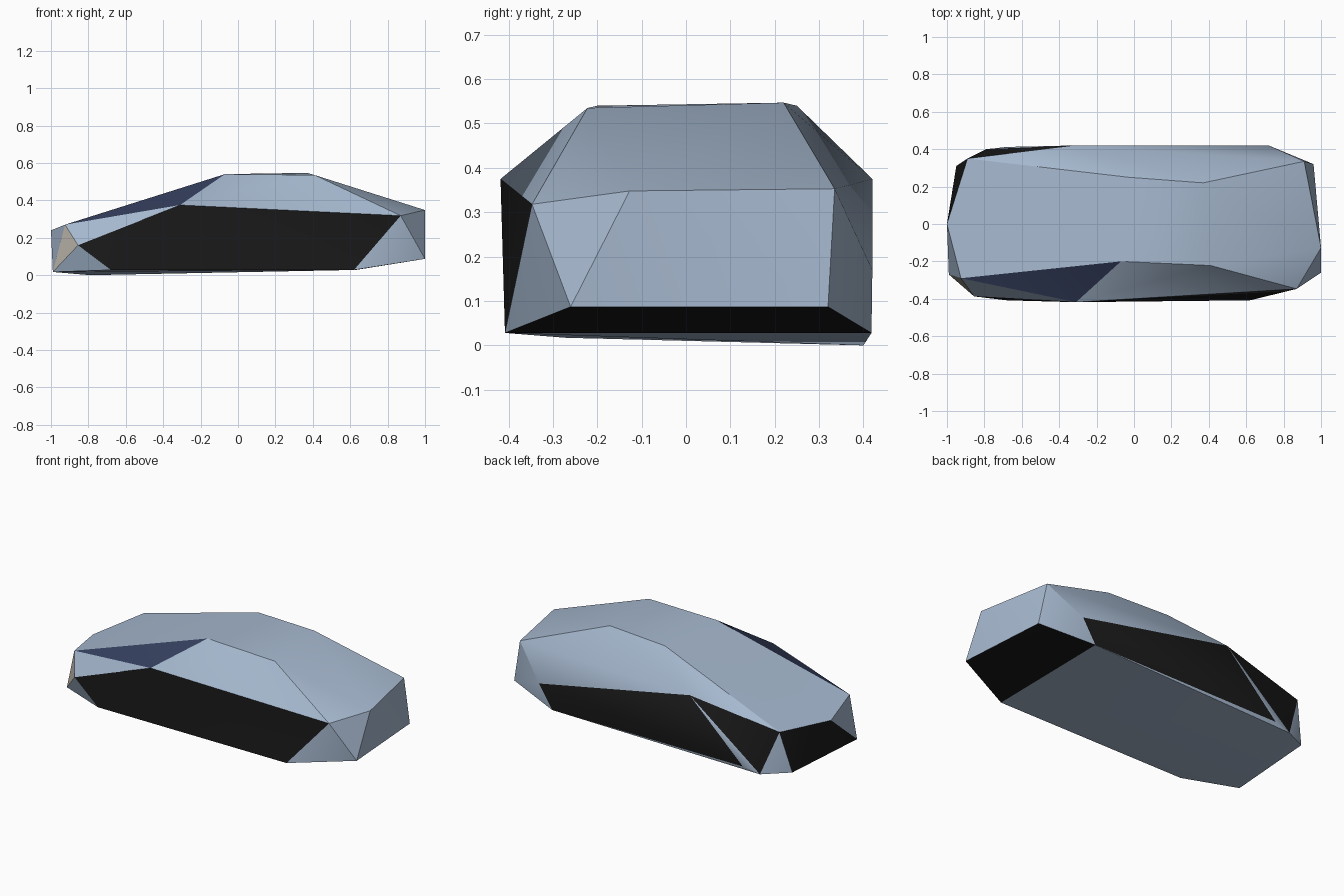
import bpy, bmesh, math

if "Cube" in bpy.data.objects:
    bpy.data.objects.remove(bpy.data.objects["Cube"])

# Named corner points of the faceted car body (r = -y side, l = +y side)
P = {
    "roof_fr": (-.07, -.20, .54), "roof_rr": (.41, -.222, .535),
    "roof_fl": (-.03, .25, .54), "roof_rl": (.37, .22, .547),
    "belt_r": (-.31, -.418, .375), "belt_l": (-.32, .42, .375),
    "hip_r": (.87, -.347, .318), "hip_l": (.72, .42, .17),
    "tail_r": (1, -.127, .348), "tail_l": (.91, .335, .353),
    "bump_r": (1, -.26, .087), "bump_l": (.96, .32, .087),
    "sill_rr": (.62, -.408, .028), "sill_rl": (.63, .418, .028),
    "sill_fr": (-.68, -.408, .028), "sill_fl": (-.68, .412, .024),
    "hood_r": (-.925, -.29, .27), "hood_l": (-.89, .35, .27),
    "nose": (-1, 0, .24), "wing_r": (-.855, -.387, .16),
    "chin_r": (-.99, -.27, .017), "chin_l": (-.95, .31, .02),
    "chin_s": (-.79, .40, .0),
}

# Colour groups: a face takes the colour when all its corners lie in the group
DARK = [
    {"belt_r", "hip_r", "sill_rr", "sill_fr", "wing_r"},
    {"belt_l", "hood_l", "chin_s"},
    {"belt_l", "sill_fl", "sill_rl", "hip_l"},
    {"bump_r", "bump_l", "sill_rr", "sill_rl"},
    {"chin_r", "sill_fr", "sill_fl", "chin_s"},
    {"chin_r", "chin_l", "nose", "hood_l"},
]
NAVY = [{"hood_r", "roof_fr", "belt_r"}]
LAMP = [{"hood_r", "wing_r", "chin_r"}]


def material(name, rgb):
    m = bpy.data.materials.new(name)
    m.diffuse_color = (*rgb, 1)
    m.use_nodes = True
    m.node_tree.nodes["Principled BSDF"].inputs["Base Color"].default_value = m.diffuse_color
    return m


# Body shell as the convex skin over the corner points
bm = bmesh.new()
names = {}
for n, co in P.items():
    names[bm.verts.new(co)] = n
res = bmesh.ops.convex_hull(bm, input=bm.verts[:])
loose = [v for v in bm.verts if not v.link_faces]
bmesh.ops.delete(bm, geom=loose, context='VERTS')

# Paint the panels
for f in bm.faces:
    corners = {names[v] for v in f.verts}
    for slot, groups in ((1, DARK), (2, NAVY), (3, LAMP)):
        if any(corners <= g for g in groups):
            f.material_index = slot
bmesh.ops.dissolve_limit(bm, angle_limit=math.radians(1.5), verts=bm.verts[:],
                         edges=bm.edges[:], delimit={'MATERIAL'})
bmesh.ops.recalc_face_normals(bm, faces=bm.faces[:])

mesh = bpy.data.meshes.new("car_body")
bm.to_mesh(mesh)
bm.free()
for m in (material("paint", (.38, .48, .62)), material("dark_trim", (.01, .01, .01)),
          material("navy_panel", (.035, .05, .11)), material("lamp", (.5, .46, .4))):
    mesh.materials.append(m)
body = bpy.data.objects.new("car_body", mesh)
bpy.context.collection.objects.link(body)

# Soft shading only across the shallow creases
bpy.context.view_layer.objects.active = body
body.select_set(True)
bpy.ops.object.shade_smooth_by_angle(angle=math.radians(25))
